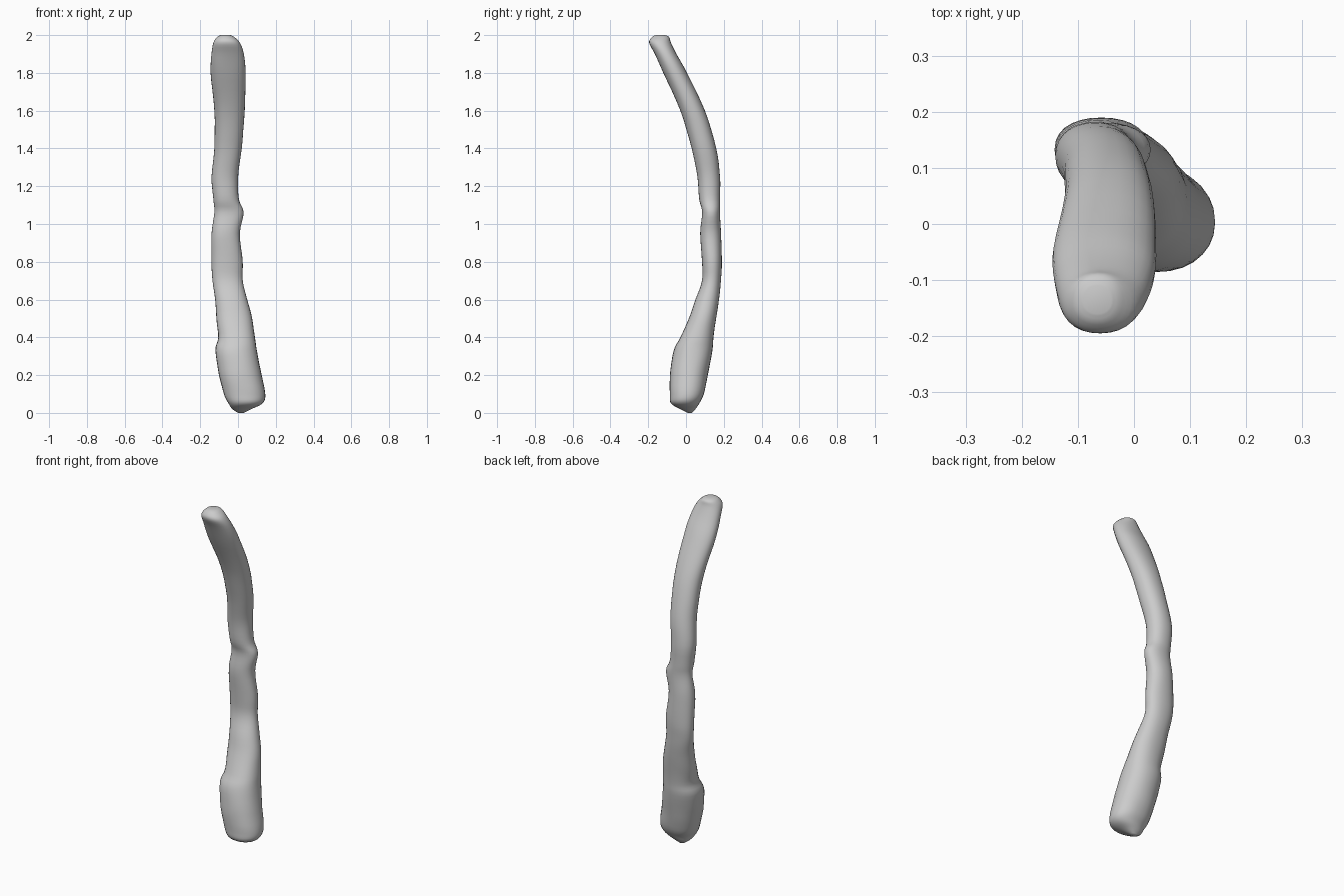
import bpy
import bmesh
import math
from mathutils import Vector, noise

cube = bpy.data.objects.get("Cube")
if cube:
    bpy.data.objects.remove(cube, do_unlink=True)

SIDES = 28
STEPS = 4

# Slices of the branch: height, left and right edge (x), front and back edge (y)
SLICES = [
    (0, 0, .03, .01, .03),
    (.02, -.03, .07, -.03, .05),
    (.05, -.05, .13, -.08, .07),
    (.1, -.075, .145, -.085, .095),
    (.2, -.1, .125, -.085, .115),
    (.33, -.12, .1, -.065, .14),
    (.4, -.105, .09, -.03, .145),
    (.5, -.115, .075, .015, .16),
    (.6, -.12, .05, .05, .175),
    (.7, -.135, .025, .085, .185),
    (.8, -.14, .025, .085, .19),
    (.95, -.14, .01, .075, .185),
    (1.06, -.125, .03, .085, .18),
    (1.13, -.13, .005, .07, .18),
    (1.25, -.14, 0, .06, .18),
    (1.4, -.125, .02, .03, .16),
    (1.6, -.125, .035, -.03, .1),
    (1.8, -.145, .04, -.12, .005),
    (1.9, -.14, .03, -.165, -.05),
    (1.96, -.13, .01, -.195, -.08),
    (1.99, -.11, -.02, -.18, -.09),
    (2, -.09, -.04, -.16, -.11),
]


def spline(a, b, c, d, t):
    """Smooth blend from b to c, with a and d as neighbours."""
    return b + (c - a + (2*a - 5*b + 4*c - d + (3*(b - c) + d - a) * t) * t) * t / 2


def smooth_slices(rows):
    """Insert in-between slices along the length."""
    result = []
    last = len(rows) - 1
    for i in range(last):
        near = (rows[max(i - 1, 0)], rows[i], rows[i + 1], rows[min(i + 2, last)])
        for s in range(STEPS):
            result.append([spline(*values, s / STEPS) for values in zip(*near)])
    result.append(rows[-1])
    return result


def rounded(value):
    """Slightly squared circle coordinate."""
    return math.copysign(abs(value) ** .92, value)


def add_ring(bm, row):
    """One closed ring with faint surface lumps."""
    z, left, right, front, back = row
    ring = []
    for k in range(SIDES):
        angle = math.tau * k / SIDES
        x = (left + right) / 2 + (right - left) / 2 * rounded(math.cos(angle))
        y = (front + back) / 2 + (back - front) / 2 * rounded(math.sin(angle))
        lump = noise.noise(Vector((x, y, z)) * 12) * .02
        x += (x - (left + right) / 2) * lump
        y += (y - (front + back) / 2) * lump
        ring.append(bm.verts.new((x, y, z)))
    return ring


# Branch skin, closed at both ends
bm = bmesh.new()
rings = [add_ring(bm, row) for row in smooth_slices(SLICES)]
for low, high in zip(rings, rings[1:]):
    for k in range(SIDES):
        n = (k + 1) % SIDES
        bm.faces.new((low[k], low[n], high[n], high[k]))
bm.faces.new(rings[0][::-1])
bm.faces.new(rings[-1])
bmesh.ops.recalc_face_normals(bm, faces=bm.faces)
mesh = bpy.data.meshes.new("curved_branch")
bm.to_mesh(mesh)
bm.free()

# Plain grey finish
grey = bpy.data.materials.new("light grey")
grey.use_nodes = True
colour = (.6, .6, .6, 1)
grey.diffuse_color = colour
grey.node_tree.nodes["Principled BSDF"].inputs["Base Color"].default_value = colour
mesh.materials.append(grey)

branch = bpy.data.objects.new("curved_branch", mesh)
bpy.context.collection.objects.link(branch)
bpy.context.view_layer.objects.active = branch
branch.select_set(True)
bpy.ops.object.shade_smooth_by_angle(angle=math.radians(50))
